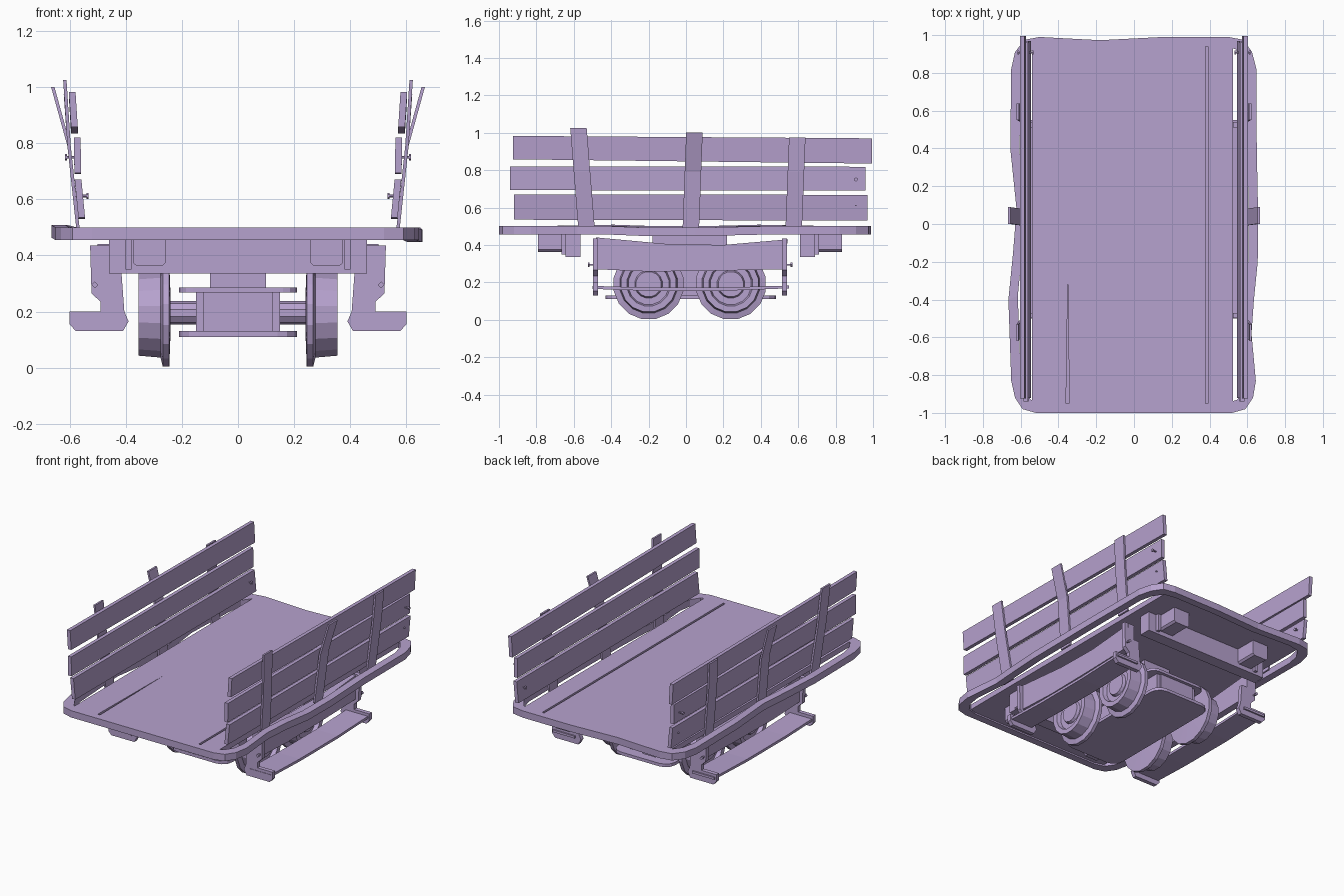
import bpy, bmesh, math
from mathutils import Vector

if "Cube" in bpy.data.objects:
    bpy.data.objects.remove(bpy.data.objects["Cube"])

mat = bpy.data.materials.new("lavender")
mat.diffuse_color = (0.47, 0.36, 0.62, 1)
mat.use_nodes = True
mat.node_tree.nodes["Principled BSDF"].inputs["Base Color"].default_value = mat.diffuse_color


def make(name, verts, faces):
    me = bpy.data.meshes.new(name)
    me.from_pydata([tuple(v) for v in verts], [], faces)
    bm = bmesh.new()
    bm.from_mesh(me)
    bmesh.ops.recalc_face_normals(bm, faces=bm.faces)
    bm.to_mesh(me)
    bm.free()
    me.materials.append(mat)
    ob = bpy.data.objects.new(name, me)
    bpy.context.collection.objects.link(ob)
    return ob


def prism(name, pts, axis, a, b):
    """Extrude a 2D outline along an axis: x uses (y,z), y uses (x,z), z uses (x,y)."""
    def at(p, d):
        return {"x": (d, p[0], p[1]), "y": (p[0], d, p[1]), "z": (p[0], p[1], d)}[axis]
    n = len(pts)
    verts = [at(p, a) for p in pts] + [at(p, b) for p in pts]
    faces = [tuple(range(n)), tuple(range(n, 2 * n))]
    faces += [(i, (i + 1) % n, (i + 1) % n + n, i + n) for i in range(n)]
    return make(name, verts, faces)


def box(name, x0, x1, y0, y1, z0, z1):
    return prism(name, [(x0, y0), (x1, y0), (x1, y1), (x0, y1)], "z", z0, z1)


def rounded(x0, x1, y0, y1, r, seg=3):
    pts = []
    for cx, cy, a0 in ((x1 - r, y1 - r, 0), (x0 + r, y1 - r, 90),
                       (x0 + r, y0 + r, 180), (x1 - r, y0 + r, 270)):
        for i in range(seg + 1):
            a = math.radians(a0 + 90 * i / seg)
            pts.append((cx + r * math.cos(a), cy + r * math.sin(a)))
    return pts


def lathe_x(name, profile, y, z, n):
    """Spin an (x, radius) profile around a line parallel to x."""
    verts, faces = [], []
    for px, r in profile:
        for i in range(n):
            a = 2 * math.pi * (i + 0.5) / n
            verts.append((px, y + r * math.cos(a), z + r * math.sin(a)))
    for k in range(len(profile) - 1):
        for i in range(n):
            j = (i + 1) % n
            faces.append((k * n + i, k * n + j, k * n + n + j, k * n + n + i))
    faces += [tuple(range(n)), tuple(range(len(verts) - n, len(verts)))]
    return make(name, verts, faces)


# deck: wide plank with a tapering split, narrow plank, and thin underside
prism("deck_wide", [(-0.54, -0.955), (-0.36, -0.955), (-0.35, -0.27), (-0.343, -0.955),
                    (0.378, -0.955), (0.378, 0.955), (-0.54, 0.955)], "z", 0.475, 0.5)
box("deck_narrow", 0.392, 0.525, -0.955, 0.955, 0.475, 0.5)
box("deck_underside", -0.54, 0.525, -0.955, 0.955, 0.465, 0.476)

# warped rim around the deck
outer = [(-0.52, -1), (0.52, -1), (0.59, -0.98), (0.63, -0.92), (0.645, -0.83), (0.622, -0.58),
         (0.635, -0.4), (0.655, -0.2), (0.657, 0.05), (0.65, 0.4), (0.648, 0.82), (0.625, 0.91),
         (0.58, 0.975), (0.5, 0.99), (0.15, 0.99), (-0.18, 0.973), (-0.5, 0.99), (-0.58, 0.975),
         (-0.63, 0.91), (-0.65, 0.82), (-0.655, 0.4), (-0.622, 0.08), (-0.64, -0.15),
         (-0.665, -0.4), (-0.65, -0.83), (-0.63, -0.92), (-0.59, -0.98)]
n = len(outer)
verts = []
for s, z in (((1, 1), 0.5), ((0.925, 0.95), 0.5), ((0.925, 0.95), 0.455), ((1, 1), 0.455)):
    for x, y in outer:
        dz = -math.copysign(0.008, x) if abs(x) > 0.65 else 0
        verts.append((x * s[0], y * s[1], z + dz))
faces = [(k * n + i, k * n + (i + 1) % n, (k + 1) % 4 * n + (i + 1) % n, (k + 1) % 4 * n + i)
         for k in range(4) for i in range(n)]
make("rim", verts, faces)

# boards: x bottom, x top, front end (y, z0, z1), back end (y, z0, z1)
boards = [(0.557, 0.570, (-0.92, 0.535, 0.67), (0.97, 0.53, 0.668)),
          (0.571, 0.573, (-0.94, 0.693, 0.82), (0.96, 0.69, 0.818)),
          (0.583, 0.591, (-0.925, 0.858, 0.983), (0.995, 0.835, 0.97))]
# posts: y bottom, y top, x at top, z top
posts = [(-0.53, -0.575, 0.617, 1.025), (0.025, 0.045, 0.66, 1.0), (0.575, 0.595, 0.615, 0.975)]

for side, s in (("left", -1), ("right", 1)):
    for k, (xb, xt, f, b) in enumerate(boards):
        verts = []
        for y, z0, z1 in (f, b):
            for x, z in ((xb, z0), (xt, z1)):
                verts += [(s * (x - 0.012), y, z), (s * (x + 0.012), y, z)]
        make(f"{side}_board_{k}", verts, [(0, 1, 3, 2), (4, 5, 7, 6), (0, 1, 5, 4),
                                         (2, 3, 7, 6), (0, 2, 6, 4), (1, 3, 7, 5)])

    # bent upright posts outside the boards
    for k, (yb, yt, xt, zt) in enumerate(posts):
        verts = []
        for x, z in ((0.567, 0.465), (0.602, 0.79), (xt, zt)):
            y = yb + (yt - yb) * (z - 0.465) / (zt - 0.465)
            verts += [(s * (x - 0.006), y - 0.044, z), (s * (x + 0.006), y - 0.044, z),
                      (s * (x + 0.006), y + 0.044, z), (s * (x - 0.006), y + 0.044, z)]
        faces = [(0, 1, 2, 3), (8, 9, 10, 11)]
        faces += [(r + i, r + (i + 1) % 4, r + 4 + (i + 1) % 4, r + 4 + i)
                  for r in (0, 4) for i in range(4)]
        make(f"{side}_post_{k}", verts, faces)

    # board bolts
    for k, (x0, x1, z) in enumerate(((0.585, 0.612, 0.75), (0.535, 0.585, 0.612))):
        head = x1 if k == 0 else x0
        lathe_x(f"{side}_board_bolt_{k}", [(s * x0, 0.005), (s * x1, 0.005)], 0.908, z, 6)
        lathe_x(f"{side}_board_bolt_head_{k}", [(s * (head - 0.003), 0.011),
                                                (s * (head + 0.005), 0.011)], 0.908, z, 6)

    # step hangers with bolts
    hanger = [(0.455, 0.435), (0.527, 0.435), (0.522, 0.265), (0.49, 0.235), (0.49, 0.2),
              (0.6, 0.2), (0.6, 0.155), (0.578, 0.13), (0.41, 0.13), (0.39, 0.165),
              (0.405, 0.2), (0.415, 0.335), (0.455, 0.335)]
    for end, y0, y1, yb in (("front", -0.497, -0.47, -0.52), ("back", 0.512, 0.54, 0.565)):
        prism(f"{side}_{end}_hanger", [(s * x, z) for x, z in hanger], "y", y0, y1)
        bolt = [(s * 0.51 + 0.012 * math.cos(i * math.pi / 2),
                 0.295 + 0.012 * math.sin(i * math.pi / 2)) for i in range(4)]
        prism(f"{side}_{end}_hanger_bolt", bolt, "y", yb - 0.005, yb + 0.005)
        box(f"{side}_{end}_bolt_shank", s * 0.506, s * 0.514, min(y0, yb), max(y1, yb), 0.291, 0.299)

    # side sill with sagging lower edge, and warped step board
    prism(f"{side}_side_sill", [(-0.48, 0.44), (-0.48, 0.27), (-0.2, 0.258), (0.15, 0.262),
                                (0.52, 0.27), (0.545, 0.43), (0.2, 0.4), (-0.1, 0.405)],
          "x", s * 0.455, s * 0.5)
    prism(f"{side}_step_board", [(-0.5, 0.165), (-0.2, 0.155), (0.2, 0.155), (0.55, 0.168),
                                 (0.55, 0.183), (0.2, 0.172), (-0.2, 0.172), (-0.5, 0.181)],
          "x", s * 0.43, s * 0.59)

    # flanged wheels with recessed discs
    for end, y in (("front", -0.2), ("back", 0.24)):
        wheel = [(0.24, 0.06), (0.245, 0.19), (0.268, 0.19), (0.276, 0.157), (0.355, 0.15),
                 (0.355, 0.118), (0.33, 0.11), (0.33, 0.075), (0.348, 0.068), (0.348, 0.03)]
        lathe_x(f"{side}_{end}_wheel", [(s * x, r) for x, r in wheel], y, 0.19, 16)

# cross beams with buffer blocks and side straps
for end, b0, b1, e in (("front", -0.645, -0.565, -0.79), ("back", 0.61, 0.69, 0.835)):
    box(f"{end}_cross_beam", -0.46, 0.46, b0, b1, 0.335, 0.468)
    face = b0 if e < 0 else b1
    for side, s in (("left", -1), ("right", 1)):
        pts = [(0.258, 0.468), (0.258, 0.375), (0.27, 0.363), (0.362, 0.363),
               (0.375, 0.375), (0.375, 0.468)]
        prism(f"{end}_{side}_block", [(s * x, z) for x, z in pts], "y", face, e)
        box(f"{end}_{side}_strap", s * 0.38, s * 0.4, face, face + math.copysign(0.02, e), 0.35, 0.468)

# axles
for end, y in (("front", -0.2), ("back", 0.24)):
    lathe_x(f"{end}_axle", [(-0.25, 0.042), (0.25, 0.042)], y, 0.195, 10)

# central truck: bottom plate, body, top plate and bolster
prism("truck_bottom_plate", rounded(-0.21, 0.21, -0.43, 0.48, 0.07), "z", 0.11, 0.13)
box("truck_body", -0.15, 0.15, -0.35, 0.4, 0.13, 0.27)
box("truck_face_panel", -0.125, 0.125, -0.36, 0.41, 0.13, 0.268)
prism("truck_top_plate", rounded(-0.21, 0.21, -0.38, 0.43, 0.05), "z", 0.268, 0.286)
box("truck_bolster", -0.1, 0.1, -0.18, 0.22, 0.28, 0.468)
